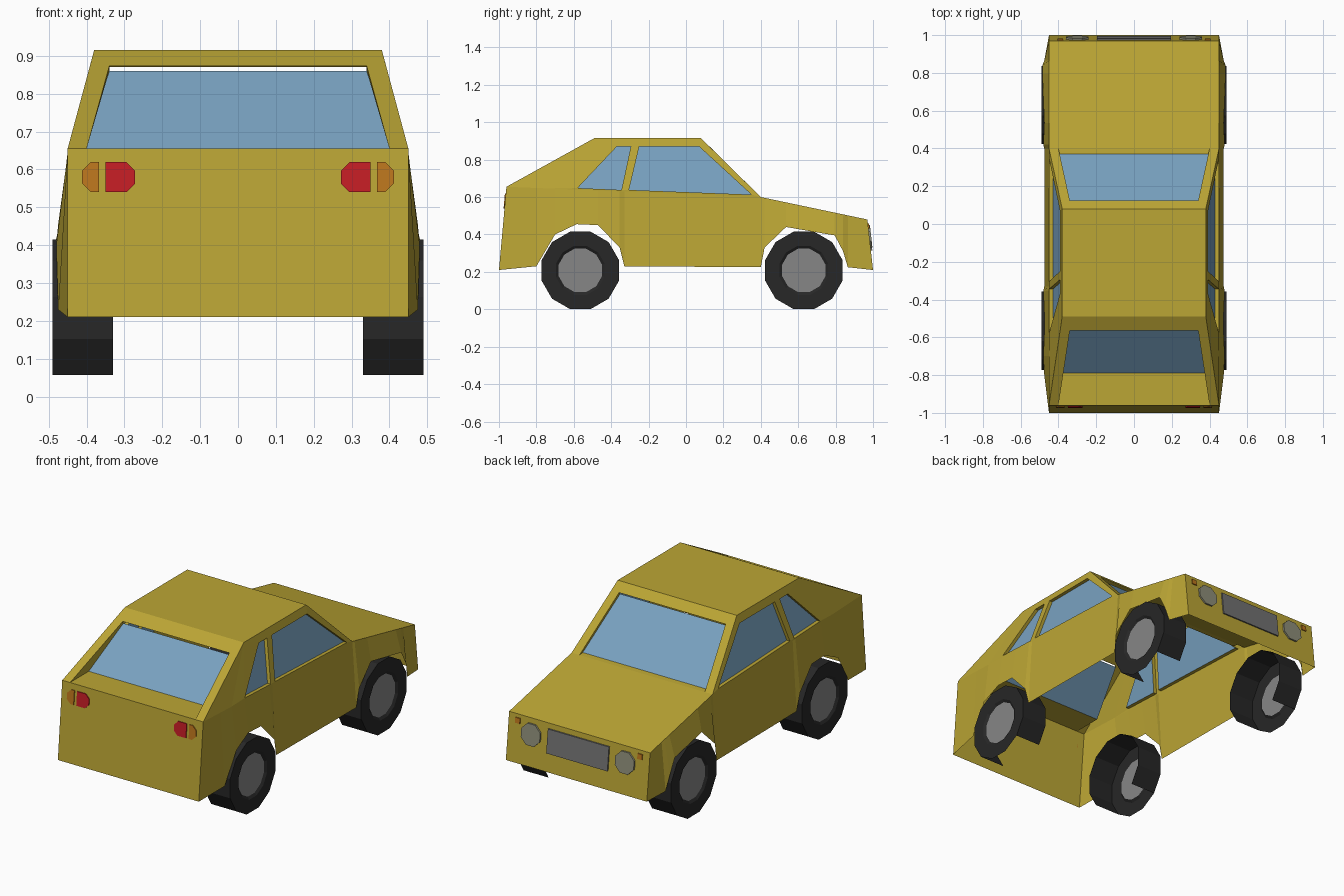
import bpy, bmesh, math
from mathutils import Vector

if "Cube" in bpy.data.objects:
    bpy.data.objects.remove(bpy.data.objects["Cube"])


def material(name, rgb):
    m = bpy.data.materials.new(name)
    m.diffuse_color = (*rgb, 1)
    m.use_nodes = True
    m.node_tree.nodes["Principled BSDF"].inputs["Base Color"].default_value = m.diffuse_color
    return m


PAINT = material("yellow_paint", (0.50, 0.38, 0.035))
GLASS = material("glass", (0.19, 0.36, 0.53))
RUBBER = material("rubber", (0.02, 0.02, 0.02))
RED = material("red_lens", (0.55, 0.012, 0.018))
ORANGE = material("orange_lens", (0.50, 0.18, 0.012))
METAL = material("hub_metal", (0.24, 0.24, 0.24))
GRILLE = material("grille_grey", (0.17, 0.17, 0.17))
LAMP = material("lamp_lens", (0.27, 0.27, 0.19))


def finish(bm, name, mat):
    bmesh.ops.remove_doubles(bm, verts=bm.verts, dist=0.0005)
    bmesh.ops.recalc_face_normals(bm, faces=bm.faces)
    me = bpy.data.meshes.new(name)
    bm.to_mesh(me)
    bm.free()
    me.materials.append(mat)
    ob = bpy.data.objects.new(name, me)
    bpy.context.collection.objects.link(ob)
    return ob


def face(bm, pts):
    return bm.faces.new([bm.verts.new(p) for p in pts])


def panel(name, pts, mat):
    bm = bmesh.new()
    face(bm, pts)
    return finish(bm, name, mat)


def slab(name, pts, offset, mat):
    bm = bmesh.new()
    f = face(bm, pts)
    new = bmesh.ops.extrude_face_region(bm, geom=[f])["geom"]
    bmesh.ops.translate(bm, verts=[g for g in new if isinstance(g, bmesh.types.BMVert)], vec=offset)
    return finish(bm, name, mat)


def belt_z(y):
    if y < 0.40:
        return 0.655 - 0.055 * (y + 0.96) / 1.36
    return 0.60 - 0.12 * (y - 0.40) / 0.57


def cabin_x(z):
    return min(0.45, 0.38 + 0.27 * (0.915 - z))


# Lower body edge with both wheel arches: y, z, half width
LOWER = [(-1, .21, .45), (-.80, .23, .475), (-.70, .40, .48), (-.585, .455, .475),
         (-.47, .45, .475), (-.355, .33, .48), (-.33, .23, .475), (.40, .225, .475),
         (.42, .33, .48), (.535, .44, .475), (.795, .395, .485), (.84, .31, .485),
         (.865, .225, .475), (1, .21, .45)]
BELT = [(max(-.96, min(.97, y)),) for y, z, x in LOWER]
BELT = [(y, belt_z(y)) for (y,) in BELT]
# Side window outlines: y, z
WINDOWS = {"quarter": [(-.58, .648), (-.37, .87), (-.295, .87), (-.345, .638)],
           "door": [(-.305, .638), (-.25, .87), (.07, .87), (.35, .613)]}
RECESS = 0.02

body = bmesh.new()
for s, side in ((1, "right"), (-1, "left")):
    # Flank
    low = [(s * x, y, z) for y, z, x in LOWER]
    top = [(s * .45, y, z) for y, z in BELT]
    for i in range(len(low) - 1):
        face(body, [low[i], low[i + 1], top[i + 1], top[i]])
    # Cabin side with window openings
    outer = [p for p in top if p[1] <= .401] + [(s * .38, .08, .915), (s * .38, -.49, .915)]
    holes = [[(s * cabin_x(z), y, z) for y, z in w] for w in WINDOWS.values()]
    edges = []
    for loop in [outer] + holes:
        vs = [body.verts.new(p) for p in loop]
        edges += [body.edges.new((vs[i - 1], vs[i])) for i in range(len(vs))]
    bmesh.ops.triangle_fill(body, edges=edges, use_beauty=True, normal=(s, 0, .27))
    # Window reveals and recessed glass
    for name, loop in zip(WINDOWS, holes):
        inner = [(x - s * RECESS, y, z) for x, y, z in loop]
        for i in range(4):
            face(body, [loop[i - 1], loop[i], inner[i], inner[i - 1]])
        panel(f"{side}_{name}_window", inner, GLASS)


def mirrored(pts):
    """Close a half outline (x, y, z) across the centre line."""
    return pts + [(-x, y, z) for x, y, z in reversed(pts)]


# Roof
face(body, mirrored([(.38, -.49, .915), (.38, .08, .915)]))
# Rear and front screens: frame, ledge, inner pillar walls and glass
for name, base, roof, head, foot, crown in (
        ("rear_window", (-.96, .655), (-.49, .915), (-.565, .873), (-.79, .655), (-.56, .860)),
        ("windshield", (.40, .60), (.08, .915), (.125, .871), (.37, .603), (.115, .860))):
    face(body, mirrored([(.34, *head), (.40, *base), (.45, *base), (.38, *roof)]))
    face(body, mirrored([(.40, *base), (.40, *foot)]))
    for s in (1, -1):
        face(body, [(s * .40, *base), (s * .40, *foot), (s * .34, *crown), (s * .34, *head)])
    panel(name, mirrored([(.40, *foot), (.34, *crown)]), GLASS)
# Hood, nose and tail
face(body, mirrored([(.40, .40, .60)] + [(.45, y, z) for y, z in BELT if y >= .399]))
face(body, mirrored([(.45, .97, .48), (.45, 1, .21)]))
face(body, mirrored([(.40, -.96, .655), (.45, -.96, .655), (.45, -1, .21)]))
finish(body, "body_shell", PAINT)


def on_nose(pts):
    return [(x, .97 + .03 * (.48 - z) / .27, z) for x, z in pts]


def on_tail(pts):
    return [(x, -.96 - .04 * (.655 - z) / .445, z) for x, z in pts]


# Grille and lights
slab("grille", on_nose([(-.195, .315), (.195, .315), (.195, .45), (-.195, .45)]), (0, .008, 0), GRILLE)
for s, side in ((1, "right"), (-1, "left")):
    ring = [(s * .30 + .065 * math.cos(a), .39 + .065 * math.sin(a))
            for a in (math.pi / 8 + i * math.pi / 4 for i in range(8))]
    slab(f"{side}_headlight", on_nose(ring), (0, .01, 0), LAMP)
    blink = [(s * .375, .43), (s * .405, .43), (s * .405, .46), (s * .375, .46)]
    slab(f"{side}_front_indicator", on_nose(blink), (0, .006, 0), ORANGE)
    red = [(.35, .54), (.35, .62), (.295, .62), (.272, .597), (.272, .563), (.295, .54)]
    amber = [(.367, .54), (.367, .62), (.388, .62), (.412, .597), (.412, .563), (.388, .54)]
    slab(f"{side}_tail_light", on_tail([(s * x, z) for x, z in red]), (0, -.005, 0), RED)
    slab(f"{side}_rear_indicator", on_tail([(s * x, z) for x, z in amber]), (0, -.005, 0), ORANGE)

# Wheels: twelve-sided tyre, open inside and under the tread, with a hub disc
TYRE = [(.33, .214), (.49, .214), (.49, .135), (.48, .12)]


def wheel_point(s, cy, x, r, k):
    a = math.radians(15 + 30 * k)
    return Vector((s * x, cy + r * math.cos(a), .208 + r * math.sin(a)))


for s, side in ((1, "right"), (-1, "left")):
    for cy, end in ((.63, "front"), (-.565, "rear")):
        bm = bmesh.new()
        for k in range(12):
            for j in range(3):
                if j == 0 and k in (7, 8, 9):
                    continue
                (xa, ra), (xb, rb) = TYRE[j], TYRE[j + 1]
                face(bm, [wheel_point(s, cy, xa, ra, k), wheel_point(s, cy, xb, rb, k),
                          wheel_point(s, cy, xb, rb, k + 1), wheel_point(s, cy, xa, ra, k + 1)])
        finish(bm, f"{end}_{side}_tyre", RUBBER)
        panel(f"{end}_{side}_hub", [wheel_point(s, cy, .48, .12, k) for k in range(0, 12 * s, s)], METAL)
